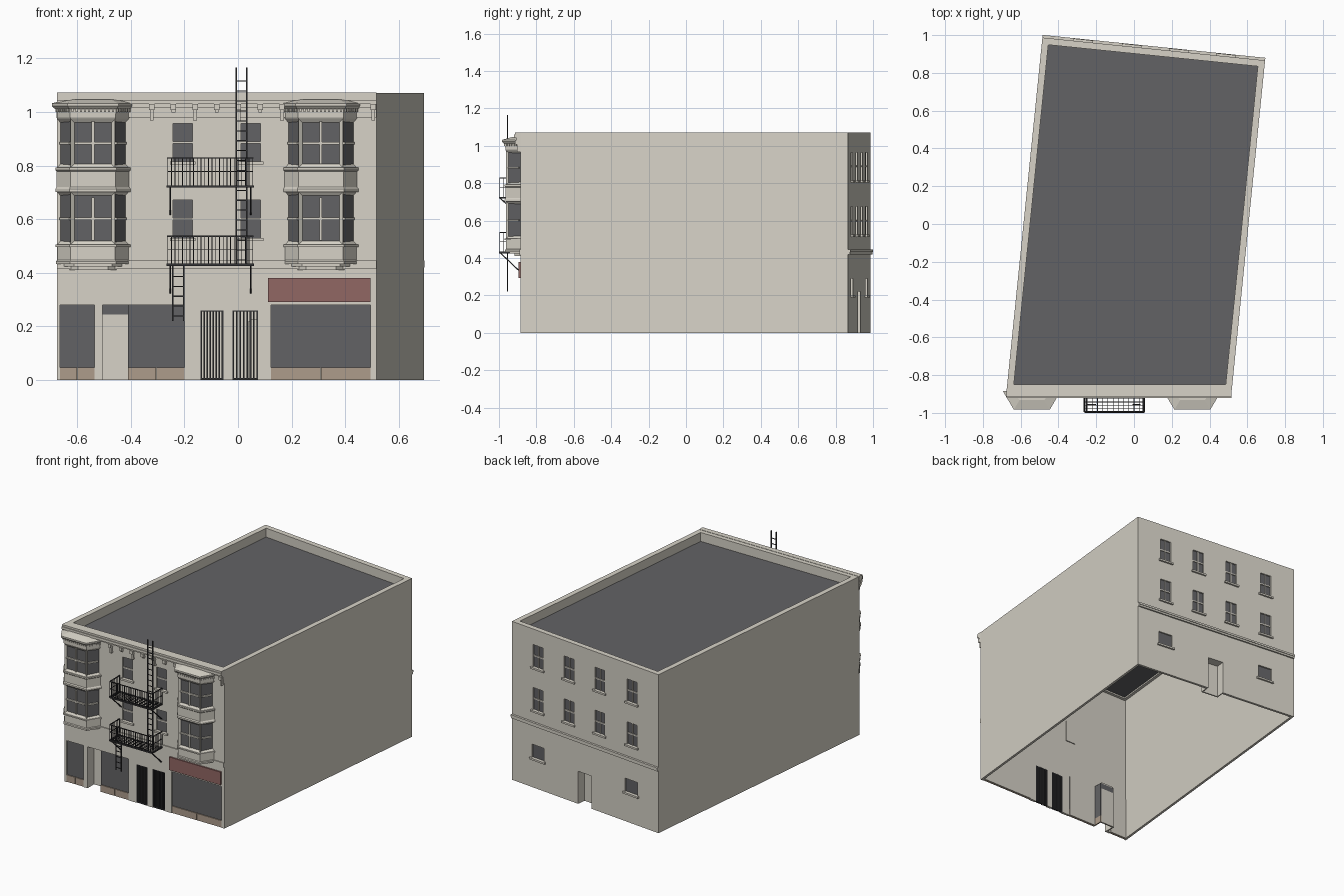
import bpy, bmesh
from mathutils import Vector, Matrix

if "Cube" in bpy.data.objects:
    bpy.data.objects.remove(bpy.data.objects["Cube"])


def material(name, r, g, b):
    m = bpy.data.materials.new(name)
    m.use_nodes = True
    m.diffuse_color = (r, g, b, 1)
    node = next(n for n in m.node_tree.nodes if n.type == 'BSDF_PRINCIPLED')
    node.inputs["Base Color"].default_value = (r, g, b, 1)
    node.inputs["Roughness"].default_value = 0.9
    return m


STONE = material("warm stone", 0.68, 0.65, 0.575)
SLATE = material("slate grey", 0.124, 0.124, 0.13)
IRON = material("black iron", 0.035, 0.035, 0.038)
RED = material("faded red", 0.285, 0.135, 0.127)
TAN = material("tan panel", 0.42, 0.335, 0.26)

TOP, DECK, FRONT = 1.07, 1.0, -0.885
THIN, THICK = 0.016, 0.035
CORNERS = [Vector(c) for c in ((-0.675, FRONT), (0.517, FRONT), (0.694, 0.866), (-0.485, 0.987))]


def finish(name, bm, *mats):
    bmesh.ops.recalc_face_normals(bm, faces=bm.faces[:])
    mesh = bpy.data.meshes.new(name)
    bm.to_mesh(mesh)
    bm.free()
    for m in mats:
        mesh.materials.append(m)
    ob = bpy.data.objects.new(name, mesh)
    bpy.context.collection.objects.link(ob)
    return ob


def frame(p, q):
    """Local space of a wall: x along it, y inward, z up."""
    d = (Vector(q) - Vector(p)).normalized()
    return Matrix(((d.x, -d.y, 0, p[0]), (d.y, d.x, 0, p[1]), (0, 0, 1, 0), (0, 0, 0, 1)))


def boxes(name, mat, items, space):
    """One object from (x0, x1, y0, y1, z0, z1) blocks."""
    bm = bmesh.new()
    for x0, x1, y0, y1, z0, z1 in items:
        size = Matrix.Diagonal((x1 - x0, y1 - y0, z1 - z0, 1))
        mid = Matrix.Translation(((x0 + x1) / 2, (y0 + y1) / 2, (z0 + z1) / 2))
        bmesh.ops.create_cube(bm, size=1, matrix=space @ mid @ size)
    return finish(name, bm, mat)


def bars(name, mat, items):
    """One object from square bars (start, end, width)."""
    bm = bmesh.new()
    for a, b, w in items:
        a, b = Vector(a), Vector(b)
        turn = (b - a).to_track_quat('Z', 'Y').to_matrix().to_4x4()
        size = Matrix.Diagonal((w, w, (b - a).length, 1))
        bmesh.ops.create_cube(bm, size=1, matrix=Matrix.Translation((a + b) / 2) @ turn @ size)
    return finish(name, bm, mat)


def inner_corner(i, t):
    """Corner moved inward, so that the walls meet in mitres."""
    p, c, n = CORNERS[i - 1], CORNERS[i], CORNERS[(i + 1) % 4]
    a, b = (c - p).normalized(), (n - c).normalized()
    na, nb = Vector((-a.y, a.x)), Vector((-b.y, b.x))
    return c + (na + nb) * t / (1 + na.dot(nb))


def wall(name, i, low, high, thick, holes=()):
    j = (i + 1) % 4
    p, q = CORNERS[i], CORNERS[j]
    length, space = (q - p).length, frame(p, q)
    us = sorted({0, length, *(h[0] for h in holes), *(h[1] for h in holes)})
    zs = sorted({low, high, *(h[2] for h in holes), *(h[3] for h in holes)})
    bm = bmesh.new()
    grid = {(u, z): bm.verts.new((u, 0, z)) for u in us for z in zs}
    for u0, u1 in zip(us, us[1:]):
        for z0, z1 in zip(zs, zs[1:]):
            u, z = (u0 + u1) / 2, (z0 + z1) / 2
            if not any(h[0] < u < h[1] and h[2] < z < h[3] for h in holes):
                bm.faces.new([grid[k] for k in ((u0, z0), (u1, z0), (u1, z1), (u0, z1))])
    out = bmesh.ops.extrude_face_region(bm, geom=bm.faces[:], use_keep_orig=True)
    back = {g for g in out["geom"] if isinstance(g, bmesh.types.BMVert)}
    for v in bm.verts:
        u = v.co.x
        v.co = space @ (v.co + Vector((0, thick if v in back else 0, 0)))
        if v in back and u < 1e-4:
            v.co.xy = inner_corner(i, thick)
        elif v in back and u > length - 1e-4:
            v.co.xy = inner_corner(j, thick)
    bmesh.ops.delete(bm, geom=[v for v in bm.verts if not v.link_faces], context='VERTS')
    finish(name, bm, STONE)


def window(name, space, x0, x1, z0, z1, sash=True, upright=False):
    """Recessed pane with sash bars, a sill and an inner lining."""
    boxes(name + "_glass", SLATE, [(x0, x1, 0.01, 0.018, z0, z1)], space)
    mid, cx = (z0 + z1) / 2, (x0 + x1) / 2
    trim = [(x0 - 0.012, x1 + 0.012, -0.012, 0.01, z0 - 0.012, z0), (x0, x1, 0.018, 0.022, z0, z1)]
    if sash:
        trim.append((x0, x1, 0.004, 0.014, mid - 0.004, mid + 0.004))
    if upright:
        trim.append((cx - 0.003, cx + 0.003, 0.004, 0.014, z0, z1))
    boxes(name + "_trim", STONE, trim, space)


front = frame((0, FRONT), (1, FRONT))
rear = frame(CORNERS[2], CORNERS[3])

# Openings as (x0, x1, z0, z1)
shops = [(-0.663, -0.535, 0, 0.28), (-0.41, -0.2, 0, 0.28), (0.123, 0.495, 0, 0.28)]
gates = [(-0.14, -0.055, 0, 0.26), (-0.02, 0.075, 0, 0.26)]
entry = (-0.505, -0.41, 0, 0.28)
sashes = [(x - 0.036, x + 0.036, z, z + 0.142) for x in (-0.206, 0.048) for z in (0.53, 0.815)]
rear_sashes = [(u - 0.04, u + 0.04, z, z + 0.15) for u in (0.21, 0.46, 0.71, 0.97) for z in (0.525, 0.815)]
rear_small = [(u - 0.05, u + 0.05, 0.2, 0.29) for u in (0.21, 0.965)]
rear_door = (0.535, 0.645, 0, 0.22)

# Thin shell, thicker parapet, roof
front_holes = [(a + 0.675, b + 0.675, c, d) for a, b, c, d in shops + gates + sashes + [entry]]
rear_holes = rear_sashes + rear_small + [rear_door]
for i, (side, holes) in enumerate((("front", front_holes), ("left", ()), ("rear", rear_holes), ("right", ()))):
    wall(side + "_wall", i, 0, DECK, THIN, holes)
    wall(side + "_parapet", i, DECK, TOP, THICK)
bm = bmesh.new()
deck = bm.faces.new([bm.verts.new((*inner_corner(i, 0.01), DECK + 0.01)) for i in range(4)])
bmesh.ops.solidify(bm, geom=[deck], thickness=0.012)
finish("roof", bm, SLATE)

# Plain windows
for i, w in enumerate(sashes):
    window(f"front_window_{i}", front, *w)
for i, w in enumerate(rear_sashes):
    window(f"rear_window_{i}", rear, *w, upright=True)
for i, w in enumerate(rear_small):
    window(f"rear_small_window_{i}", rear, *w, sash=False)

# Rear doorway and belt
x0, x1, z0, z1 = rear_door
boxes("rear_doorway", STONE, [(x0, x1, 0.06, 0.068, 0, z1), (x0 - 0.006, x0, 0.01, 0.068, 0, z1),
                              (x1, x1 + 0.006, 0.01, 0.068, 0, z1), (x0, x1, 0.01, 0.068, z1, z1 + 0.006)], rear)
boxes("rear_belt", STONE, [(0, 1.185, -0.01, 0.005, 0.42, 0.432), (0, 1.185, -0.014, 0.005, 0.432, 0.445)], rear)

# Shop fronts with tan stall risers
for i, (x0, x1, z0, z1) in enumerate(shops):
    mid = (x0 + x1) / 2
    boxes(f"shop_glass_{i}", SLATE, [(x0, x1, 0.01, 0.018, 0.046, z1)], front)
    boxes(f"shop_riser_{i}", TAN, [(x0, mid - 0.001, 0.004, 0.018, 0, 0.046),
                                   (mid + 0.001, x1, 0.004, 0.018, 0, 0.046)], front)
    boxes(f"shop_lining_{i}", STONE, [(x0, x1, 0.018, 0.022, 0, z1)], front)

# Recessed entry
x0, x1, z0, z1 = entry
boxes("entry_recess", STONE, [(x0 - 0.008, x0, 0.01, 0.08, 0, z1), (x0, x1, 0.07, 0.08, 0, 0.245),
                              (x0, x1, 0.01, 0.08, z1, z1 + 0.008)], front)
boxes("entry_glass", SLATE, [(x0, x1, 0.07, 0.08, 0.245, z1), (x1, x1 + 0.008, 0.022, 0.08, 0.046, z1)], front)
boxes("entry_riser", TAN, [(x1, x1 + 0.008, 0.022, 0.08, 0, 0.046)], front)

# Barred gates
for i, (x0, x1, z0, z1) in enumerate(gates):
    step = (x1 - x0 - 0.006) / 7
    grille = [(x0 + step * k, x0 + step * k + 0.006, 0.002, 0.016, 0, z1) for k in range(8)]
    grille += [(x0, x1, 0.004, 0.014, z, z + 0.005) for z in (0.002, z1 - 0.005)]
    boxes(f"gate_{i}", IRON, grille, front)

# Sign board, belt and cornice
boxes("sign_board", RED, [(0.112, 0.495, -0.01, 0.005, 0.292, 0.38)], front)
boxes("front_belt", STONE, [(-0.675, 0.517, -0.006, 0.005, 0.415, 0.445)], front)
steps = [(0.98, 0.006), (1.015, 0.012), (1.03, 0.022), (1.043, 0.035), (1.06, 0.03)]
tops = [s[0] for s in steps[1:]] + [TOP + 0.002]
boxes("front_cornice", STONE, [(-0.675, 0.517, -o, 0.005, z, t) for (z, o), t in zip(steps, tops)], front)
brackets = []
for k in range(7):
    x, low = -0.322 + 0.081 * k, 0.998 if k % 2 else 0.968
    brackets += [(x - 0.007, x + 0.007, -0.018, 0, low, 1.03), (x - 0.01, x + 0.01, -0.028, 0, 1.008, 1.03)]
brackets += [(0.497, 0.51, -0.018, 0, 0.968, 1.03), (0.494, 0.514, -0.028, 0, 1.008, 1.03)]
boxes("cornice_brackets", STONE, brackets, front)

# Bay windows: heights with outward offsets; the tall steps are glazed
PROFILE = [(0.41, -0.045), (0.423, -0.045), (0.423, -0.02), (0.432, -0.02), (0.432, 0.004), (0.443, 0.004),
           (0.448, 0), (0.497, 0), (0.497, 0.007), (0.505, 0.007), (0.505, 0), (0.702, 0), (0.702, 0.007),
           (0.713, 0.007), (0.72, 0.002), (0.778, 0.002), (0.783, 0.007), (0.792, 0.007), (0.792, 0),
           (0.974, 0), (0.979, 0.003), (1.01, 0.004), (1.013, 0.012), (1.022, 0.02), (1.032, 0.02), (1.046, -0.03)]


def bay_plan(cx, o):
    y = FRONT - 0.078 - o
    return [(cx - 0.133 - o, FRONT), (cx - 0.083 - o * 0.6, y), (cx + 0.083 + o * 0.6, y), (cx + 0.133 + o, FRONT)]


def bay(name, cx):
    bm = bmesh.new()
    rings = [[bm.verts.new((x, y, z)) for x, y in bay_plan(cx, o)] for z, o in PROFILE]
    panes = []
    for a, b in zip(rings, rings[1:]):
        for k in range(3):
            f = bm.faces.new((a[k], a[k + 1], b[k + 1], b[k]))
            if b[0].co.z - a[0].co.z > 0.15:
                panes.append(f)
    bm.faces.new(rings[0][::-1])
    bm.faces.new(rings[-1])
    bm.normal_update()
    for f in panes:
        width = f.calc_area() / (f.verts[2].co.z - f.verts[0].co.z)
        bmesh.ops.inset_region(bm, faces=[f], thickness=0.02 if width > 0.12 else 0.014, depth=-0.01)
        f.material_index = 1
    finish(name, bm, STONE, SLATE)
    plan = bay_plan(cx, 0)
    for k in range(3):
        space = frame(plan[k], plan[k + 1])
        w = (Vector(plan[k + 1]) - Vector(plan[k])).length
        trim = [(0.014, w - 0.014, 0.001, 0.014, z - 0.005, z + 0.005) for z in (0.602, 0.883)]
        if k == 1:
            trim += [(w / 2 - 0.005, w / 2 + 0.005, 0.001, 0.014, z, z + 0.16) for z in (0.52, 0.805)]
        n = int(w / 0.014)
        trim += [(w * (j + 0.25) / n, w * (j + 0.75) / n, -0.01, 0, 1.0, 1.012) for j in range(n)]
        boxes(f"{name}_trim_{k}", STONE, trim, space)


bay("right_bay", -0.541)
bay("left_bay", 0.309)

# Fire escape balconies
X0, X1, Y0, Y1 = -0.262, 0.055, -0.995, -0.89
for n, z in enumerate((0.43, 0.722)):
    parts = []
    for h, w in ((0, 0.009), (0.056, 0.003), (0.106, 0.005)):
        parts += [((X0, Y0, z + h), (X1, Y0, z + h), w)]
        parts += [((x, Y0, z + h), (x, Y1, z + h), w) for x in (X0, X1)]
    for k in range(24):
        x = X0 + (X1 - X0) * k / 23
        parts.append(((x, Y0, z), (x, Y0, z + 0.106), 0.003))
        if k % 2:
            parts.append(((x, Y0, z), (x, Y1, z), 0.003))
    for k in range(1, 7):
        y = Y0 + (Y1 - Y0) * k / 6
        parts.append(((X0, y, z), (X1, y, z), 0.003))
        parts += [((x, y, z), (x, y, z + 0.106), 0.003) for x in (X0, X1)]
    parts += [((x, Y0, z), (x, FRONT, z - 0.105), 0.006) for x in (X0 + 0.01, X1 - 0.008)]
    bars(f"balcony_{n}", IRON, parts)


# Ladders
def ladder(name, x0, x1, z0, z1):
    y = -0.955
    parts = [((x, y, z0), (x, y, z1), 0.006) for x in (x0, x1)]
    count = int((z1 - z0) / 0.037)
    parts += [((x0, y, z0 + 0.037 * (k + 0.5)), (x1, y, z0 + 0.037 * (k + 0.5)), 0.004) for k in range(count)]
    bars(name, IRON, parts)


ladder("roof_ladder", -0.006, 0.032, 0.43, 1.165)
ladder("drop_ladder", -0.243, -0.203, 0.22, 0.43)
